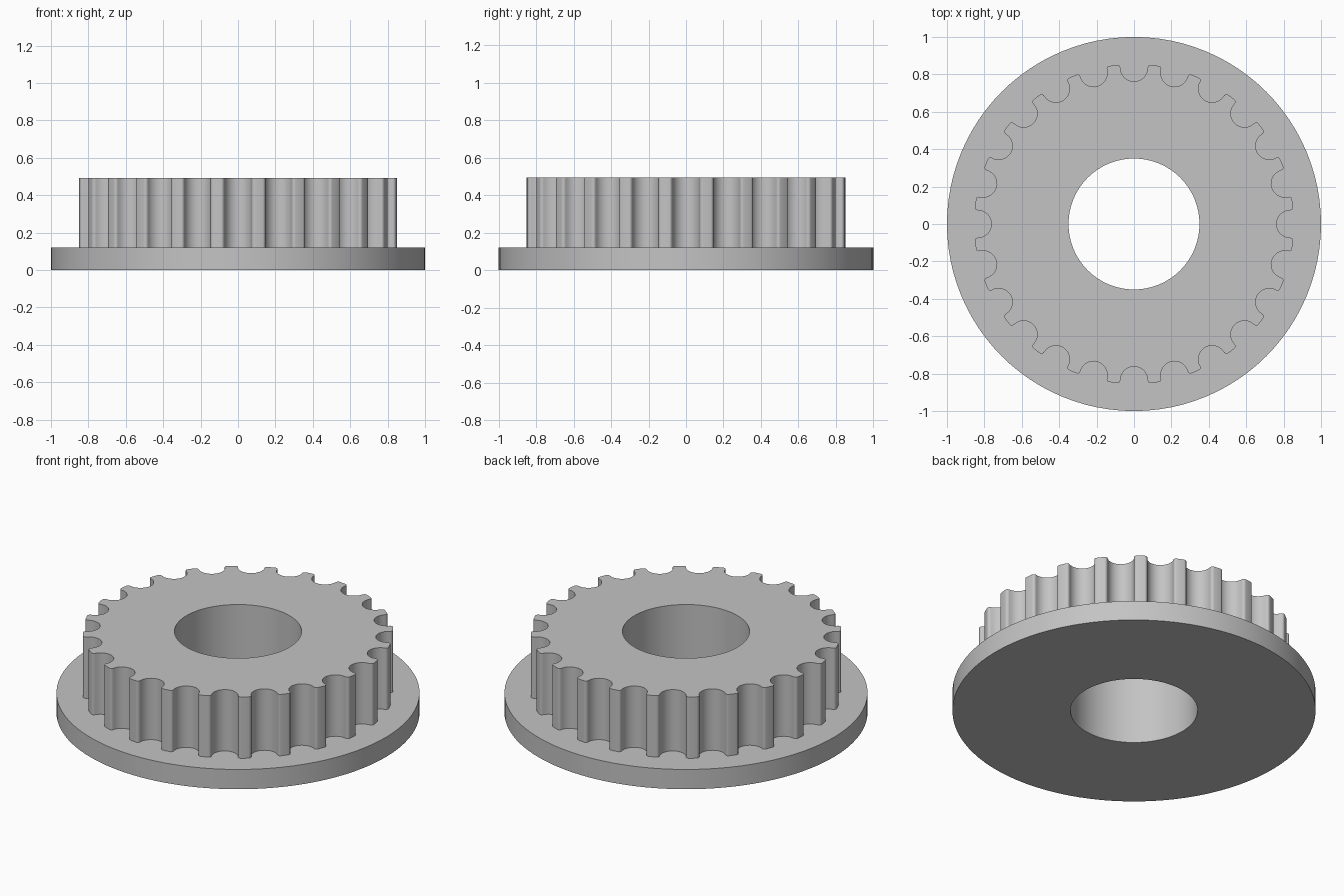
import bpy
import bmesh
from math import atan2, cos, hypot, pi, sin, sqrt, tau

if "Cube" in bpy.data.objects:
    bpy.data.objects.remove(bpy.data.objects["Cube"])

TEETH = 24
FLANGE_R, BORE_R = 1.0, 0.35
TIP_R, ROOT_R = 0.855, 0.762
GROOVE_R, FILLET_R = 0.073, 0.016
FLANGE_TOP, HUB_TOP = 0.12, 0.493


def circle(radius, count=96):
    return [(radius * cos(tau * i / count), radius * sin(tau * i / count))
            for i in range(count)]


def arc(cx, cy, radius, start, end, steps):
    angles = [start + (end - start) * i / steps for i in range(steps + 1)]
    return [(cx + radius * cos(a), cy + radius * sin(a)) for a in angles]


def tooth_outline():
    # Half a round groove, then the fillet tangent to groove and tip circle
    d = ROOT_R + GROOVE_R
    a, b = TIP_R - FILLET_R, GROOVE_R + FILLET_R
    u = (a * a - b * b + d * d) / (2 * d)
    v = sqrt(a * a - u * u)
    phi = atan2(v, u - d)
    half = arc(d, 0, GROOVE_R, pi, phi, 8)
    half += arc(u, v, FILLET_R, phi - pi, atan2(v, u), 5)[1:]
    groove = [(x, -y) for x, y in reversed(half[1:])] + half
    # Repeat the mirrored groove around the wheel
    outline = []
    for i in range(TEETH):
        c, s = cos(tau * i / TEETH), sin(tau * i / TEETH)
        outline += [(x * c - y * s, x * s + y * c) for x, y in groove]
    return outline


bm = bmesh.new()


def loop(points, z):
    return [bm.verts.new((x, y, z)) for x, y in points]


def wall(lower, upper):
    n = len(lower)
    for i in range(n):
        j = (i + 1) % n
        bm.faces.new((lower[i], lower[j], upper[j], upper[i]))


def ring_cap(outer, inner):
    edges = []
    for ring in (outer, inner):
        for i, vert in enumerate(ring):
            pair = (vert, ring[(i + 1) % len(ring)])
            edges.append(bm.edges.get(pair) or bm.edges.new(pair))
    bmesh.ops.triangle_fill(bm, edges=edges, use_beauty=True, normal=(0, 0, 1))


teeth = tooth_outline()
rim_low, rim_high = loop(circle(FLANGE_R), 0), loop(circle(FLANGE_R), FLANGE_TOP)
teeth_low, teeth_high = loop(teeth, FLANGE_TOP), loop(teeth, HUB_TOP)
bore_low, bore_high = loop(circle(BORE_R), 0), loop(circle(BORE_R), HUB_TOP)

# Flange rim, toothed wall and bore
wall(rim_low, rim_high)
wall(teeth_low, teeth_high)
wall(bore_low, bore_high)

# Underside, flange ledge and hub top
ring_cap(rim_low, bore_low)
ring_cap(rim_high, teeth_low)
ring_cap(teeth_high, bore_high)

bmesh.ops.recalc_face_normals(bm, faces=bm.faces[:])
mesh = bpy.data.meshes.new("flanged_toothed_wheel")
bm.to_mesh(mesh)
bm.free()

wheel = bpy.data.objects.new("flanged_toothed_wheel", mesh)
bpy.context.collection.objects.link(wheel)

# Plain grey
grey = bpy.data.materials.new("plain_grey")
grey.use_nodes = True
colour = (0.55, 0.55, 0.55, 1)
grey.diffuse_color = colour
grey.node_tree.nodes["Principled BSDF"].inputs["Base Color"].default_value = colour
mesh.materials.append(grey)

bpy.ops.object.select_all(action="DESELECT")
wheel.select_set(True)
bpy.context.view_layer.objects.active = wheel
bpy.ops.object.shade_smooth_by_angle(angle=pi / 6)
